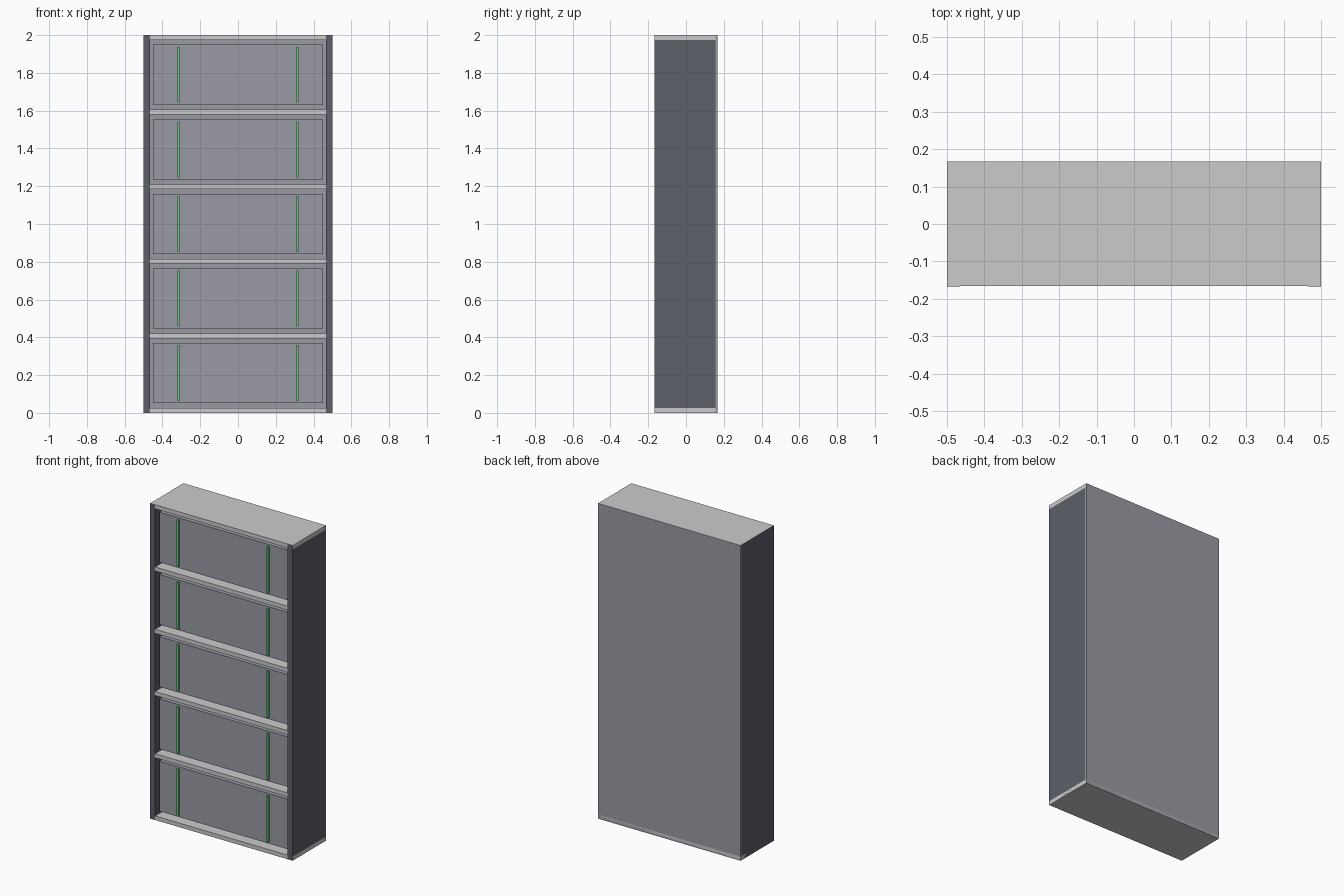
import bpy

if "Cube" in bpy.data.objects:
    bpy.data.objects.remove(bpy.data.objects["Cube"])

W, D, H = 1.0, 0.334, 2.0      # cabinet size
SIDE_T, SHELF_T, BACK_T = 0.035, 0.026, 0.01
BAYS = 5
FRONT, BACK = -D / 2, D / 2


def material(name, rgb):
    m = bpy.data.materials.new(name)
    m.diffuse_color = (*rgb, 1)
    m.use_nodes = True
    m.node_tree.nodes["Principled BSDF"].inputs["Base Color"].default_value = m.diffuse_color
    return m


dark = material("dark_panel", (0.11, 0.115, 0.14))
light = material("light_board", (0.6, 0.6, 0.62))
mid = material("mid_grey", (0.32, 0.33, 0.37))
green = material("green_handle", (0.12, 0.6, 0.2))


def box(name, lo, hi, mat):
    """Box between two opposite corners."""
    bpy.ops.mesh.primitive_cube_add(size=1)
    o = bpy.context.object
    o.name = name
    o.location = [(a + b) / 2 for a, b in zip(lo, hi)]
    o.scale = [b - a for a, b in zip(lo, hi)]
    bpy.ops.object.transform_apply(location=True, rotation=False, scale=True)
    o.data.materials.append(mat)
    return o


# Side panels and back
for s, label in ((-1, "left"), (1, "right")):
    x0, x1 = sorted((s * W / 2, s * (W / 2 - SIDE_T)))
    box(f"{label}_side", (x0, FRONT, 0.001), (x1, BACK - BACK_T, H - 0.001), dark)
box("back_panel", (-W / 2, BACK - BACK_T, 0.001), (W / 2, BACK, H - 0.001), mid)

# Horizontal boards, the lowest and highest being the base and the top
pitch = (H - SHELF_T) / BAYS
for i in range(BAYS + 1):
    z = i * pitch
    end = i in (0, BAYS)
    hw = W / 2 if end else W / 2 - 0.001
    name = "base_board" if i == 0 else "top_board" if i == BAYS else f"shelf_{i}"
    box(name, (-hw, FRONT + 0.001, z),
        (hw, BACK if end else BACK - BACK_T, z + SHELF_T), light)

# Drawers with a gap all round, each with two upright handles
for i in range(BAYS):
    z0 = i * pitch + SHELF_T + 0.026
    z1 = (i + 1) * pitch - 0.025
    face = FRONT + 0.022
    box(f"drawer_{i + 1}", (-0.45, face, z0), (0.45, BACK - BACK_T, z1), mid)
    for s, label in ((-1, "left"), (1, "right")):
        x = s * 0.315
        box(f"drawer_{i + 1}_{label}_handle", (x - 0.006, face - 0.012, z0 + 0.011),
            (x + 0.006, face + 0.002, z1 - 0.011), green)
